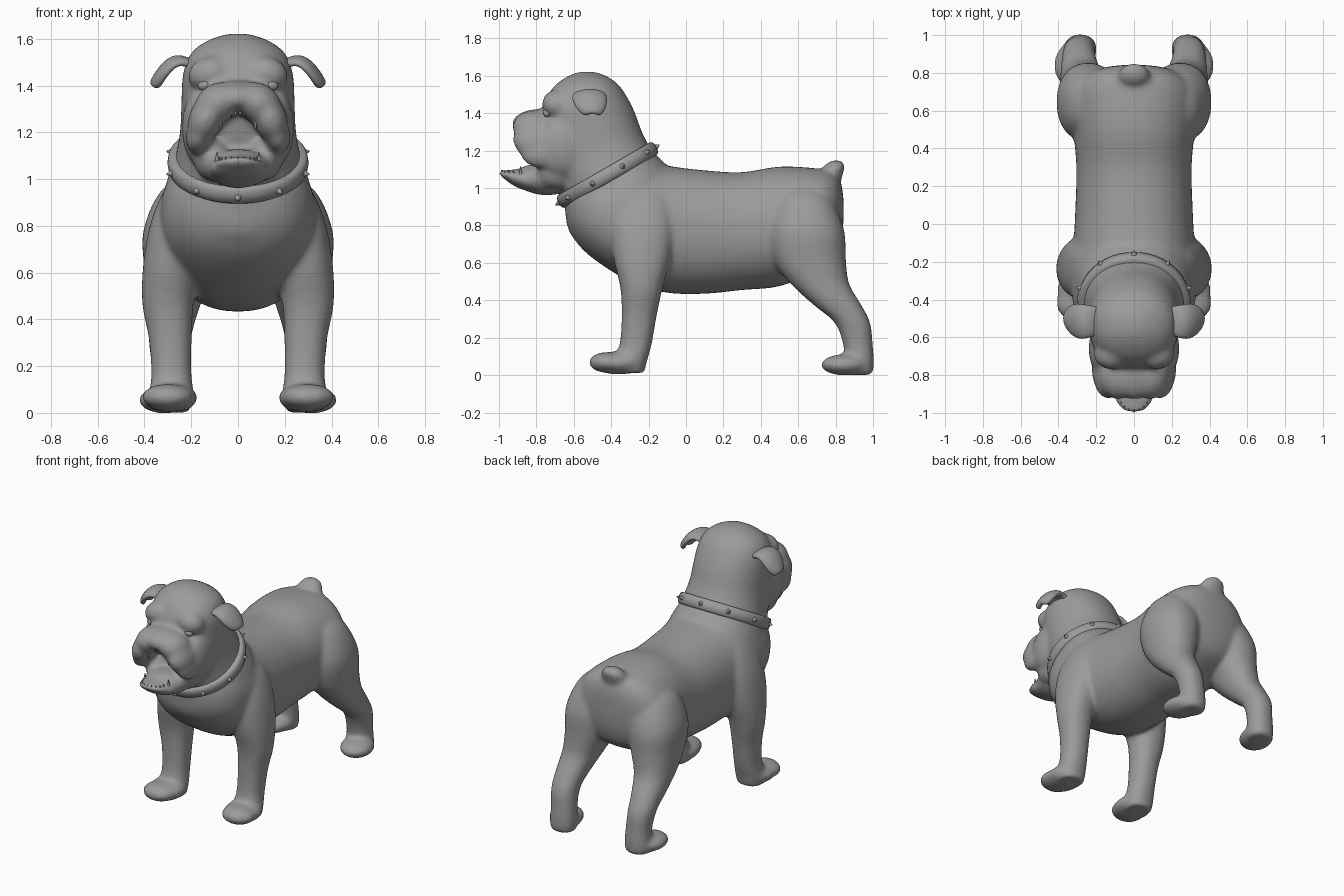
import bpy, bmesh, math
from math import sin, cos, pi, radians
from mathutils import Vector, Matrix

if "Cube" in bpy.data.objects:
    bpy.data.objects.remove(bpy.data.objects["Cube"])

grey = bpy.data.materials.new("stone_grey")
grey.diffuse_color = (0.33, 0.33, 0.33, 1)
grey.use_nodes = True
grey.node_tree.nodes["Principled BSDF"].inputs["Base Color"].default_value = grey.diffuse_color


def finish(bm, name, angle=40):
    bmesh.ops.recalc_face_normals(bm, faces=bm.faces)
    me = bpy.data.meshes.new(name)
    bm.to_mesh(me)
    bm.free()
    me.materials.append(grey)
    ob = bpy.data.objects.new(name, me)
    bpy.context.collection.objects.link(ob)
    bpy.ops.object.select_all(action='DESELECT')
    ob.select_set(True)
    bpy.context.view_layer.objects.active = ob
    bpy.ops.object.shade_smooth_by_angle(angle=radians(angle))
    return ob


def smooth_rings(rings, steps=4):
    """Catmull-Rom interpolation between the given rings."""
    out = []
    for i in range(len(rings) - 1):
        p = [rings[max(0, min(len(rings) - 1, i + k))] for k in (-1, 0, 1, 2)]
        for s in range(steps):
            t = s / steps
            out.append([0.5 * (2 * b + (c - a) * t + (2 * a - 5 * b + 4 * c - d) * t * t
                               + (3 * b - a - 3 * c + d) * t ** 3) for a, b, c, d in zip(*p)])
    return out + [rings[-1]]


def loft(bm, rings, n=48, power=0.9):
    """Rings are (x, y, z, half width, half depth, tilt in degrees about x)."""
    loops = []
    for x, y, z, rx, rd, tilt in smooth_rings(rings):
        v = Vector((0, cos(radians(tilt)), sin(radians(tilt))))
        loop = []
        for i in range(n):
            c, s = cos(2 * pi * i / n), sin(2 * pi * i / n)
            a = math.copysign(abs(c) ** power, c) * rx
            b = math.copysign(abs(s) ** power, s) * rd
            loop.append(bm.verts.new(Vector((x + a, y, z)) + v * b))
        loops.append(loop)
    for p, q in zip(loops, loops[1:]):
        for i in range(n):
            j = (i + 1) % n
            bm.faces.new((p[i], p[j], q[j], q[i]))
    bm.faces.new(loops[0])
    bm.faces.new(loops[-1])


def blob(bm, loc, rad, rot=(0, 0, 0)):
    m = Matrix.Translation(Vector(loc))
    for ang, ax in zip(rot, 'XYZ'):
        m = m @ Matrix.Rotation(radians(ang), 4, ax)
    m = m @ Matrix.Diagonal((*rad, 1))
    bmesh.ops.create_uvsphere(bm, u_segments=32, v_segments=18, radius=1, matrix=m)


def spike(bm, loc, direction, radius, length, seg=8):
    d = Vector(direction).normalized()
    m = Matrix.Translation(Vector(loc) + d * length / 2) @ d.to_track_quat('Z', 'Y').to_matrix().to_4x4()
    bmesh.ops.create_cone(bm, cap_ends=True, segments=seg, radius1=radius,
                          radius2=radius * 0.15, depth=length, matrix=m)


# Body: overlapping volumes fused into one skin
bm = bmesh.new()

# torso, rump to chest
loft(bm, [(0, y, z, rx, rz, 90) for y, z, rx, rz in (
    (.842, .88, .05, .06), (.83, .87, .15, .15), (.79, .85, .25, .23), (.70, .83, .32, .275),
    (.50, .795, .32, .32), (.30, .77, .305, .315), (.10, .765, .31, .33),
    (-.10, .78, .32, .34), (-.28, .825, .335, .335), (-.45, .86, .315, .27),
    (-.56, .88, .25, .20), (-.62, .90, .16, .13), (-.642, .91, .06, .05))])

# neck and skull
loft(bm, [(0, -.28, .75, .27, .25, 30), (0, -.35, .92, .315, .315, 30),
          (0, -.42, 1.07, .272, .272, 30), (0, -.475, 1.20, .248, .26, 25),
          (0, -.515, 1.34, .242, .25, 15), (0, -.54, 1.45, .235, .23, 8),
          (0, -.54, 1.54, .20, .18, 4), (0, -.535, 1.595, .125, .11, 2),
          (0, -.53, 1.622, .04, .04, 0)], power=0.93)

for s in (-1, 1):
    # front legs and paws
    loft(bm, [(s * x, y, z, rx, ry, 0) for x, y, z, rx, ry in (
        (.19, -.22, 1.03, .04, .07), (.215, -.22, .97, .09, .13), (.262, -.23, .82, .11, .165),
        (.285, -.235, .64, .12, .155), (.30, -.238, .47, .110, .114),
        (.29, -.25, .32, .092, .094), (.285, -.268, .17, .086, .086),
        (.285, -.295, .08, .095, .088), (.285, -.30, .012, .085, .078))])
    blob(bm, (s * .29, -.36, .065), (.118, .14, .062))
    blob(bm, (s * .30, -.42, .068), (.112, .10, .056))
    # hind legs and paws
    loft(bm, [(s * x, y, z, rx, ry, 0) for x, y, z, rx, ry in (
        (.15, .62, 1.03, .05, .07), (.19, .625, .95, .14, .15), (.235, .64, .78, .170, .205),
        (.25, .66, .62, .152, .195), (.272, .715, .49, .122, .157),
        (.288, .81, .375, .100, .128), (.292, .89, .28, .087, .095),
        (.285, .92, .16, .082, .079), (.285, .925, .06, .087, .079),
        (.285, .925, .001, .078, .073))])
    blob(bm, (s * .315, .85, .055), (.108, .13, .057), (0, 0, s * 15))
    # muzzle side, jowl, cheek, mouth corner and brow
    blob(bm, (s * .085, -.81, 1.325), (.105, .118, .085), (0, s * 30, 0))
    blob(bm, (s * .135, -.80, 1.26), (.075, .125, .11), (0, -s * 22, 0))
    blob(bm, (s * .162, -.775, 1.20), (.058, .115, .095), (0, -s * 15, 0))
    blob(bm, (s * .165, -.66, 1.22), (.075, .14, .16))
    blob(bm, (s * .115, -.69, 1.09), (.075, .11, .095))
    blob(bm, (s * .12, -.69, 1.45), (.095, .08, .075), (0, s * 15, 0))

# muzzle bridge, nose, lower jaw
blob(bm, (0, -.79, 1.35), (.13, .135, .072))
blob(bm, (0, -.895, 1.345), (.06, .035, .038))
blob(bm, (0, -.77, 1.045), (.14, .15, .082), (-8, 0, 0))
blob(bm, (0, -.86, 1.04), (.125, .12, .05), (-18, 0, 0))
blob(bm, (0, -.92, 1.058), (.10, .085, .03), (-18, 0, 0))

# tail stub
loft(bm, [(0, .69, .98, .12, .12, 0), (0, .755, 1.06, .095, .085, 10),
          (0, .785, 1.105, .08, .066, 10), (0, .79, 1.135, .055, .045, 10),
          (0, .79, 1.148, .02, .02, 10)])

body = finish(bm, "body", 180)
rm = body.modifiers.new("fuse", 'REMESH')
rm.mode = 'VOXEL'
rm.voxel_size = 0.013
rm.use_smooth_shade = True
sm = body.modifiers.new("relax", 'SMOOTH')
sm.factor = 0.5
sm.iterations = 14

# Ears: folded flaps
ear_rows = ((.17, 1.475, -.575, -.44), (.245, 1.515, -.605, -.43),
            (.295, 1.49, -.615, -.42), (.335, 1.435, -.59, -.425),
            (.36, 1.39, -.54, -.46))
for s, side in ((-1, "left"), (1, "right")):
    bm = bmesh.new()
    grid = []
    for x, z, y0, y1 in ear_rows:
        grid.append([bm.verts.new((s * (x + dx), y0 + (y1 - y0) * t, z + dx))
                     for t, dx in ((0, -.012), (.35, .008), (.7, .008), (1, -.012))])
    for p, q in zip(grid, grid[1:]):
        for i in range(3):
            bm.faces.new((p[i], p[i + 1], q[i + 1], q[i]))
    ear = finish(bm, side + "_ear", 180)
    so = ear.modifiers.new("thickness", 'SOLIDIFY')
    so.thickness = 0.04
    so.offset = 0
    sub = ear.modifiers.new("round", 'SUBSURF')
    sub.levels = sub.render_levels = 2

    # Eyes
    bm = bmesh.new()
    blob(bm, (s * .14, -.742, 1.402), (.032, .022, .022), (0, s * 15, 0))
    finish(bm, side + "_eye", 180)

# Collar: tilted band with studs
C = Vector((0, -.42, 1.07))
U, V = Vector((1, 0, 0)), Vector((0, cos(radians(30)), sin(radians(30))))
N = U.cross(V)
section = ((-.03, -.038), (.0, -.038), (.012, -.028), (.017, 0),
           (.012, .028), (.0, .038), (-.03, .038))
K = len(section)
bm = bmesh.new()
loops = []
for i in range(48):
    a = 2 * pi * i / 48
    d = U * cos(a) + V * sin(a)
    loops.append([bm.verts.new(C + d * (.285 + r) + N * h) for r, h in section])
for i in range(48):
    p, q = loops[i], loops[(i + 1) % 48]
    for k in range(K):
        m = (k + 1) % K
        bm.faces.new((p[k], p[m], q[m], q[k]))
finish(bm, "collar", 50)

bm = bmesh.new()
for i in range(10):
    a = 2 * pi * i / 10 - pi / 2
    d = U * cos(a) + V * sin(a)
    spike(bm, C + d * .296, d, .017, .025)
finish(bm, "collar_studs", 60)

# Teeth: incisor rows and fangs
bm = bmesh.new()
for i in range(6):
    x = -.05 + .02 * i
    spike(bm, (x, -.865 + x * x * 4, 1.295), (0, 0, -1), .009, .035, 6)
for i in range(9):
    a = pi * (i + .5) / 9
    spike(bm, (.08 * cos(a), -.905 - .075 * sin(a), 1.065), (0, -.2, 1), .009, .033, 6)
for s in (-1, 1):
    spike(bm, (s * .075, -.865, 1.285), (0, 0, -1), .015, .08)
    spike(bm, (s * .09, -.885, 1.06), (0, 0, 1), .013, .055)
finish(bm, "teeth", 60)
